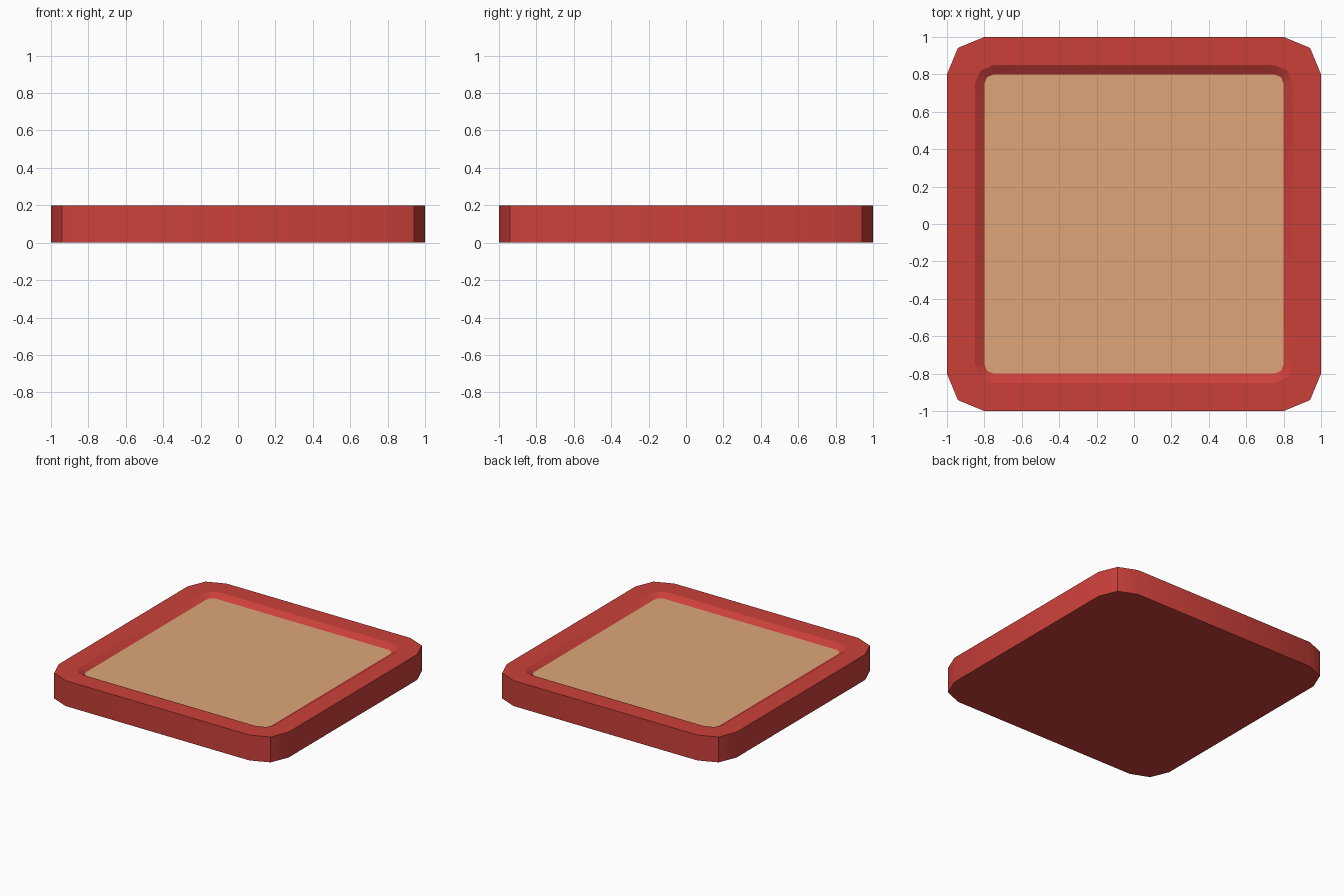
import bpy, bmesh, math

if "Cube" in bpy.data.objects:
    bpy.data.objects.remove(bpy.data.objects["Cube"])


def material(name, rgb):
    m = bpy.data.materials.new(name)
    m.diffuse_color = (*rgb, 1)
    m.use_nodes = True
    m.node_tree.nodes["Principled BSDF"].inputs["Base Color"].default_value = m.diffuse_color
    return m


red = material("red frame", (0.60, 0.051, 0.042))
tan = material("tan wood", (0.73, 0.384, 0.19))


def rounded_square(half, radius, segments):
    """Counter-clockwise outline of a square with rounded corners."""
    pts = []
    for q in range(4):
        mid = math.radians(45 + 90 * q)
        cx = math.copysign(half - radius, math.cos(mid))
        cy = math.copysign(half - radius, math.sin(mid))
        for i in range(segments + 1):
            a = math.radians(90) * (q + i / segments)
            pts.append((cx + radius * math.cos(a), cy + radius * math.sin(a)))
    return pts


def finish(bm, name, mat):
    bmesh.ops.recalc_face_normals(bm, faces=bm.faces)
    me = bpy.data.meshes.new(name)
    bm.to_mesh(me)
    bm.free()
    me.materials.append(mat)
    ob = bpy.data.objects.new(name, me)
    bpy.context.collection.objects.link(ob)
    bpy.ops.object.select_all(action='DESELECT')
    ob.select_set(True)
    bpy.context.view_layer.objects.active = ob
    bpy.ops.object.shade_smooth_by_angle(angle=math.radians(30))
    return ob


def ring(bm, half, radius, z, segments=2):
    return [bm.verts.new((x, y, z)) for x, y in rounded_square(half, radius, segments)]


# Frame: base, outer wall, flat rim and sloped inner lip around an opening
bm = bmesh.new()
rings = [ring(bm, 1.0, 0.2, 0.0), ring(bm, 1.0, 0.2, 0.2),
         ring(bm, 0.85, 0.1, 0.2), ring(bm, 0.80, 0.05, 0.17)]
bm.faces.new(rings[0][::-1])
for lo, hi in zip(rings, rings[1:]):
    n = len(lo)
    for i in range(n):
        j = (i + 1) % n
        bm.faces.new((lo[i], lo[j], hi[j], hi[i]))
finish(bm, "tray_frame", red)

# Panel: flat wooden surface filling the opening
bm = bmesh.new()
face = bm.faces.new(ring(bm, 0.80, 0.05, 0.17))
panel = finish(bm, "wood_panel", tan)
if panel.data.polygons[0].normal.z < 0:
    panel.data.flip_normals()
